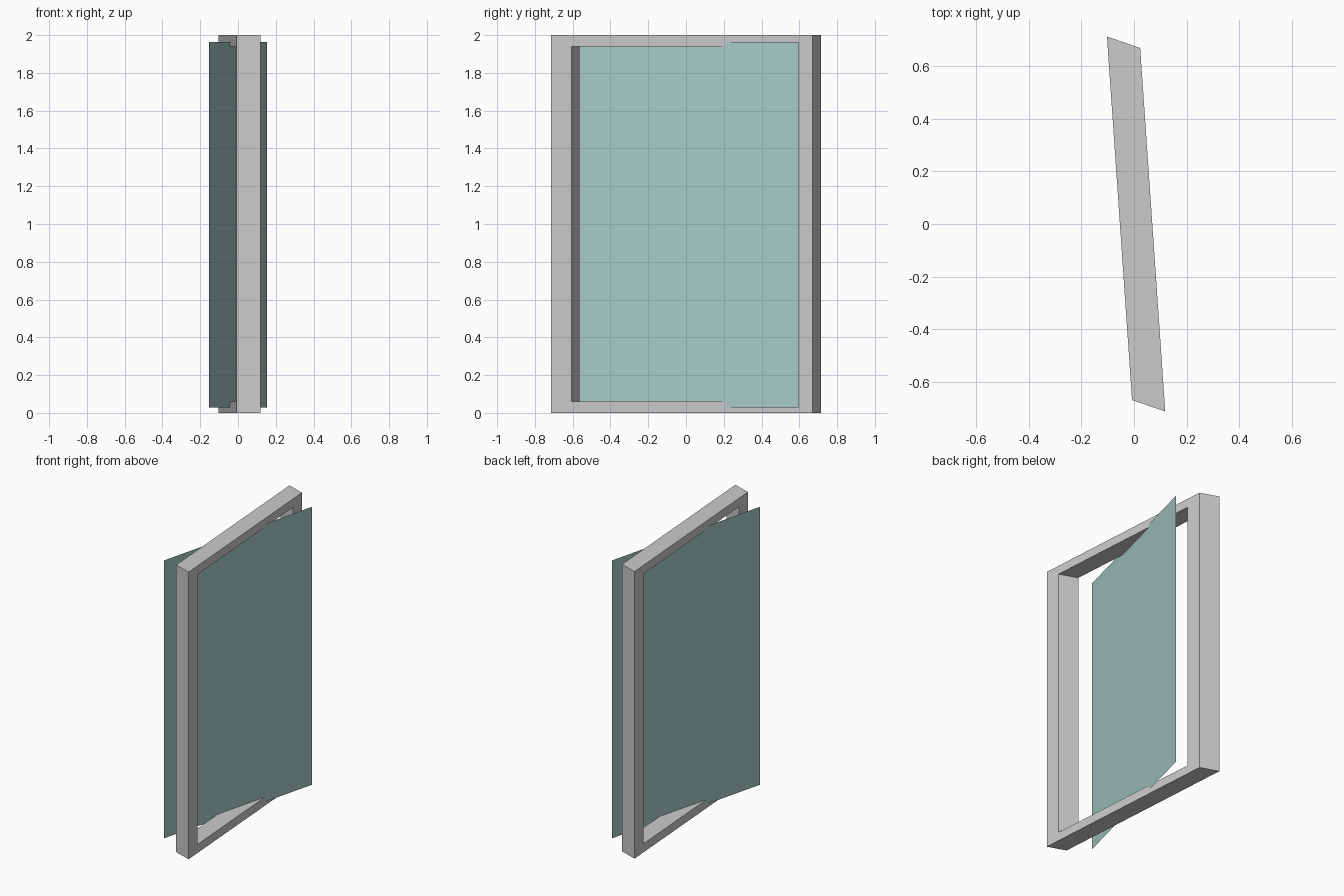
import bpy
import bmesh
from mathutils import Vector

if "Cube" in bpy.data.objects:
    bpy.data.objects.remove(bpy.data.objects["Cube"])


def mesh_object(name, bm):
    mesh = bpy.data.meshes.new(name)
    bm.to_mesh(mesh)
    bm.free()
    obj = bpy.data.objects.new(name, mesh)
    bpy.context.collection.objects.link(obj)
    return obj


# Frame directions: along its width, and through its slanted depth
near = Vector((0.119, -0.714, 0))
width = Vector((-0.0955, 1.3845, 0))
depth = Vector((-0.1265, 0.0435, 0))
stile = 0.107 / 1.3845
rail = 0.06


def ring(bm, inset_w, inset_z, back):
    return [bm.verts.new(near + width * u + depth * back + Vector((0, 0, z)))
            for u, z in ((inset_w, inset_z), (1 - inset_w, inset_z),
                         (1 - inset_w, 2 - inset_z), (inset_w, 2 - inset_z))]


# Rectangular door frame with an open middle
bm = bmesh.new()
loops = [ring(bm, 0, 0, 0), ring(bm, stile, rail, 0),
         ring(bm, stile, rail, 1), ring(bm, 0, 0, 1)]
for a, b in zip(loops, loops[1:] + loops[:1]):
    for i in range(4):
        j = (i + 1) % 4
        bm.faces.new((a[i], a[j], b[j], b[i]))
bmesh.ops.recalc_face_normals(bm, faces=bm.faces)
mesh_object("door_frame", bm)

# Thin glass sheet turned within the frame
bm = bmesh.new()
bm.faces.new([bm.verts.new(p) for p in (
    (-0.153, -0.596, 0.028), (0.153, 0.596, 0.028),
    (0.153, 0.596, 1.964), (-0.153, -0.596, 1.964))])
glass = mesh_object("glass_panel", bm)
mat = bpy.data.materials.new("pale_teal_glass")
mat.diffuse_color = (0.38, 0.59, 0.56, 1)
mat.use_nodes = True
mat.node_tree.nodes["Principled BSDF"].inputs["Base Color"].default_value = mat.diffuse_color
glass.data.materials.append(mat)
